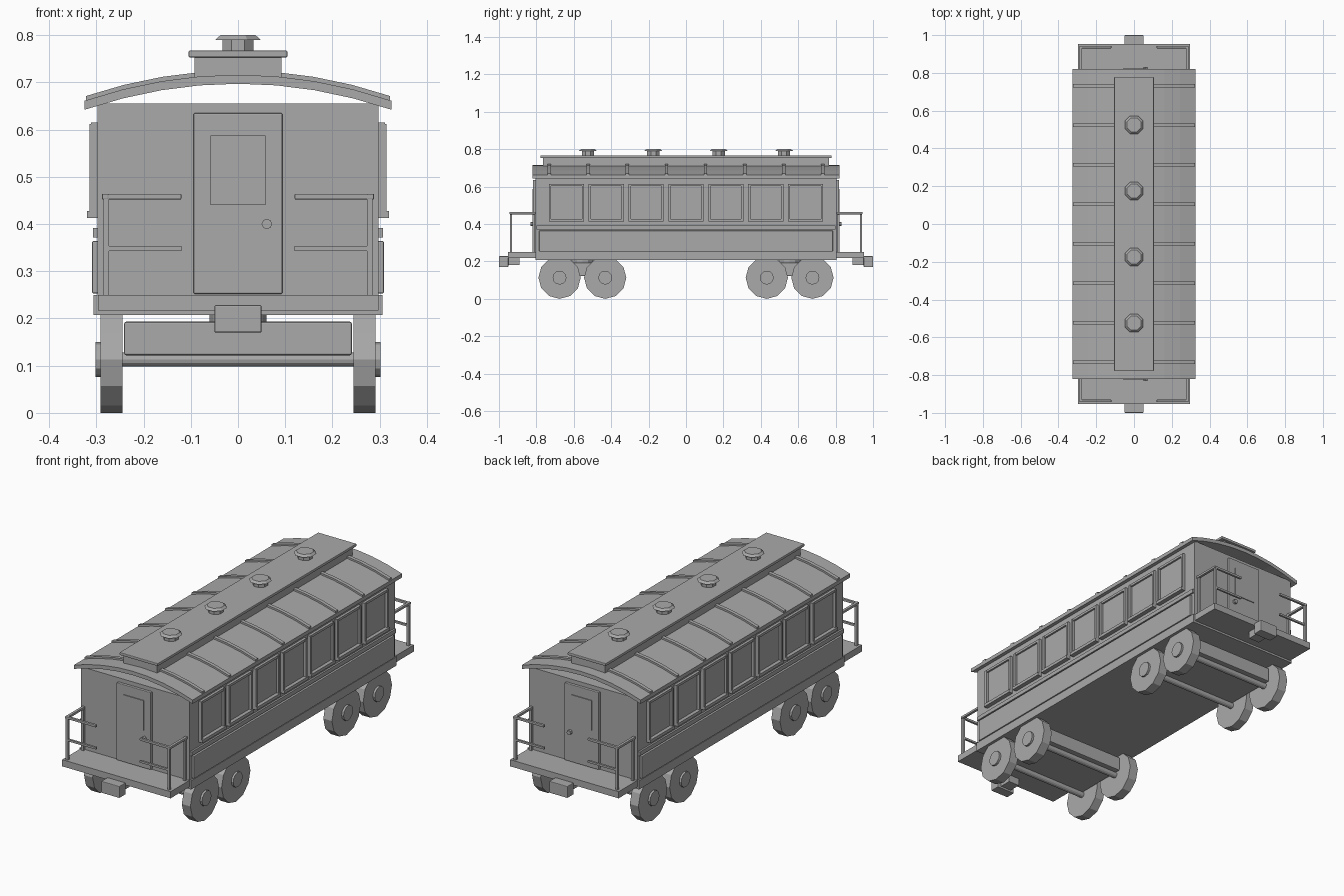
import bpy, bmesh, math
from mathutils import Matrix

cube = bpy.data.objects.get("Cube")
if cube:
    bpy.data.objects.remove(cube, do_unlink=True)

# one plain grey for the whole carriage
grey = bpy.data.materials.new("plain_grey")
grey.use_nodes = True
tone = (0.4, 0.4, 0.4, 1)
grey.diffuse_color = tone
grey.node_tree.nodes["Principled BSDF"].inputs["Base Color"].default_value = tone


def finish(name, bm, bevel=0):
    bmesh.ops.recalc_face_normals(bm, faces=bm.faces)
    mesh = bpy.data.meshes.new(name)
    bm.to_mesh(mesh)
    bm.free()
    mesh.materials.append(grey)
    ob = bpy.data.objects.new(name, mesh)
    bpy.context.collection.objects.link(ob)
    if bevel:
        mod = ob.modifiers.new("bevel", "BEVEL")
        mod.width = bevel
        mod.segments = 2
    return ob


def box(name, x, y, z, bevel=0):
    """Box from (low, high) pairs on each axis."""
    bm = bmesh.new()
    bmesh.ops.create_cube(bm, size=1)
    for v in bm.verts:
        v.co = [lo + (c + 0.5) * (hi - lo) for c, (lo, hi) in zip(v.co, (x, y, z))]
    return finish(name, bm, bevel)


def span(center, half):
    return (center - half, center + half)


def side_span(sign, a, b):
    return tuple(sorted((sign * a, sign * b)))


def cone(name, center, r1, r2, depth, sides, axis="Z", turn=0):
    rot = Matrix.Rotation(turn, 4, "Z")
    if axis == "X":
        rot = Matrix.Rotation(math.pi / 2, 4, "Y") @ rot
    elif axis == "Y":
        rot = Matrix.Rotation(math.pi / 2, 4, "X") @ rot
    bm = bmesh.new()
    bmesh.ops.create_cone(bm, cap_ends=True, segments=sides, radius1=r1, radius2=r2,
                          depth=depth, matrix=Matrix.Translation(center) @ rot)
    return finish(name, bm)


def arch(name, half_x, y, low, high, steps=8):
    """Curved strip across the carriage between two crown heights."""
    bm = bmesh.new()
    xs = [half_x * (2 * i / steps - 1) for i in range(steps + 1)]
    drop = lambda x: 0.055 * (x / 0.325) ** 2
    outline = [(x, high - drop(x)) for x in xs] + [(x, low - drop(x)) for x in reversed(xs)]
    face = bm.faces.new([bm.verts.new((x, y[0], z)) for x, z in outline])
    out = bmesh.ops.extrude_face_region(bm, geom=[face])
    for v in out["geom"]:
        if isinstance(v, bmesh.types.BMVert):
            v.co.y = y[1]
    return finish(name, bm)


# body and floor
box("body", (-0.298, 0.298), (-0.805, 0.805), (0.24, 0.655))
box("sill_frame", (-0.306, 0.306), (-0.805, 0.805), (0.207, 0.25))
box("platform_floor", (-0.297, 0.297), (-0.952, 0.952), (0.217, 0.25))

# roof with ribs
arch("roof", 0.325, (-0.82, 0.82), 0.697, 0.716)
for i in range(8):
    arch("roof_rib", 0.322, span((i - 3.5) * 0.209, 0.009), 0.71, 0.725)

# raised roof deck and vents
box("roof_deck", (-0.092, 0.092), (-0.765, 0.765), (0.705, 0.755))
box("roof_deck_cap", (-0.105, 0.105), (-0.778, 0.778), (0.753, 0.767), 0.003)
for i in range(4):
    y = (i - 1.5) * 0.35
    cone("vent_neck", (0, y, 0.778), 0.035, 0.035, 0.026, 8, turn=math.pi / 8)
    cone("vent_cap", (0, y, 0.795), 0.052, 0.04, 0.01, 8, turn=math.pi / 8)

for s in (-1, 1):
    # side panelling
    box("lower_panel", side_span(s, 0.29, 0.309), (-0.785, 0.785), (0.253, 0.364), 0.003)
    box("belt_rail", side_span(s, 0.29, 0.307), (-0.8, 0.8), (0.371, 0.391))
    # framed windows
    for i in range(7):
        y = (i - 3) * 0.213
        box("window_pane", side_span(s, 0.29, 0.302), span(y, 0.09), (0.415, 0.61))
        box("window_head", side_span(s, 0.29, 0.311), span(y, 0.094), (0.603, 0.615))
        box("window_sill", side_span(s, 0.29, 0.32), span(y, 0.094), (0.413, 0.428))
        for t in (-1, 1):
            box("window_jamb", side_span(s, 0.29, 0.314), span(y + t * 0.088, 0.006), (0.413, 0.612))

for e in (-1, 1):
    # end door with pane and knob
    box("door", (-0.094, 0.094), side_span(e, 0.8, 0.818), (0.252, 0.635), 0.003)
    box("door_pane", (-0.058, 0.058), side_span(e, 0.815, 0.822), (0.44, 0.587))
    cone("door_knob", (0.061, e * 0.824, 0.4), 0.011, 0.011, 0.016, 8, "Y")

    # coupler
    box("coupler_stem", (-0.03, 0.03), side_span(e, 0.89, 0.96), (0.18, 0.22))
    box("coupler_head", (-0.05, 0.05), side_span(e, 0.95, 1.0), (0.17, 0.228), 0.003)

    # platform railings
    for s in (-1, 1):
        for y in (0.815, 0.936):
            box("railing_post", span(s * 0.279, 0.006), span(e * y, 0.006), (0.245, 0.455))
        box("railing_side_bar", span(s * 0.281, 0.007), side_span(e, 0.805, 0.943), (0.452, 0.464), 0.002)
        box("railing_top_bar", side_span(s, 0.12, 0.285), span(e * 0.936, 0.006), (0.452, 0.464), 0.002)
        box("railing_middle_bar", side_span(s, 0.12, 0.28), span(e * 0.936, 0.005), (0.343, 0.353))

    # bogie with two axles
    mid = e * 0.554
    box("bogie_frame", (-0.241, 0.241), span(mid, 0.16), (0.122, 0.193), 0.004)
    cone("bogie_pivot", (0, mid, 0.2), 0.06, 0.06, 0.03, 12)
    for t in (-1, 1):
        y = mid + t * 0.122
        cone("axle", (0, y, 0.113), 0.015, 0.015, 0.5, 12, "X")
        for s in (-1, 1):
            cone("wheel", (s * 0.268, y, 0.113), 0.113, 0.113, 0.047, 12, "X")
            cone("wheel_hub", (s * 0.29, y, 0.113), 0.037, 0.037, 0.024, 12, "X")
